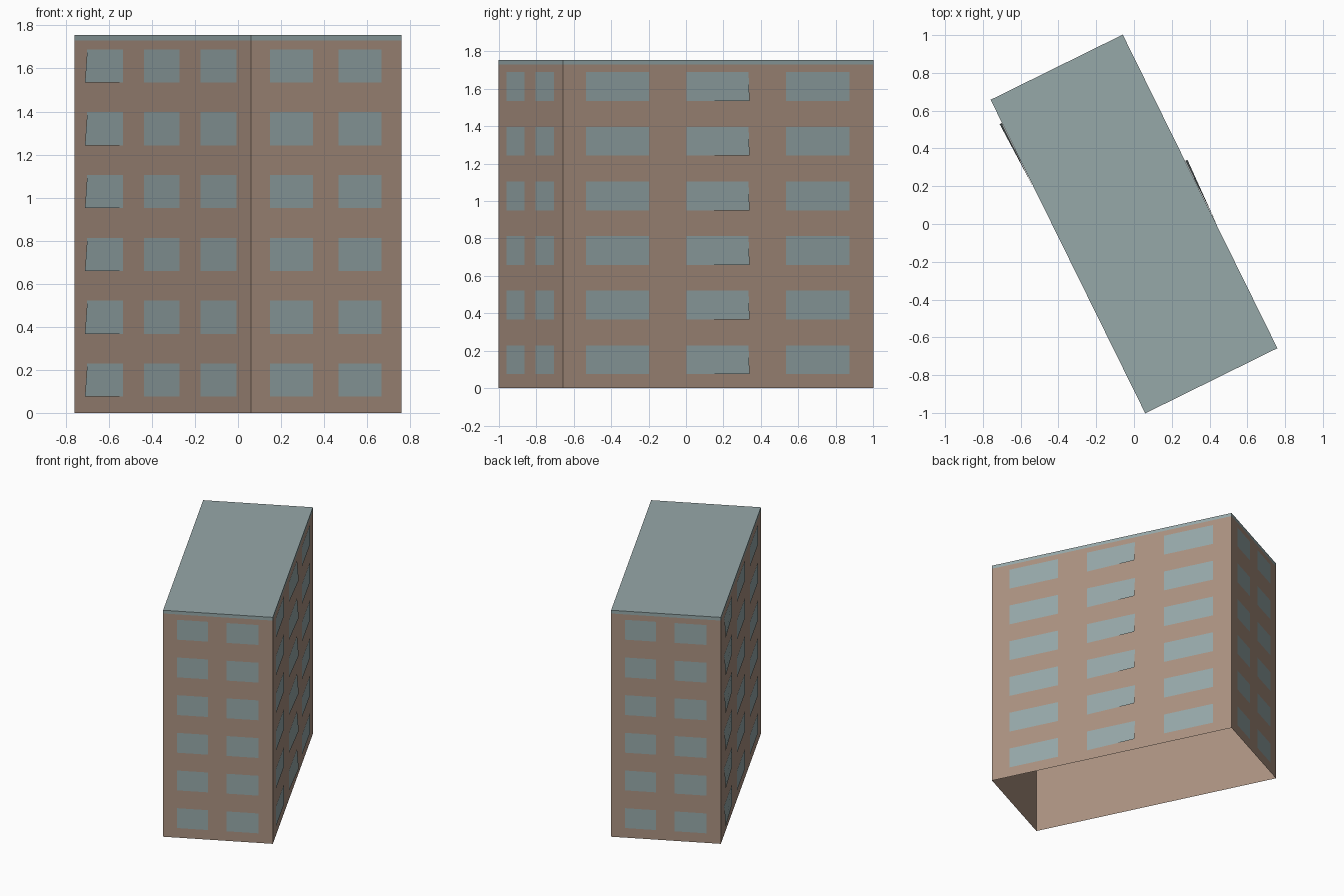
import bpy, bmesh, math
from mathutils import Vector, Matrix

cube = bpy.data.objects.get("Cube")
if cube:
    bpy.data.objects.remove(cube)

HALF_W, HALF_L = 0.39, 0.9255      # half width and half length of the block
EAVES, TOP = 1.73, 1.755
TURN = Matrix.Rotation(math.radians(26.25), 4, 'Z')


def material(name, rgb):
    m = bpy.data.materials.new(name)
    m.use_nodes = True
    m.diffuse_color = (*rgb, 1)
    m.node_tree.nodes["Principled BSDF"].inputs["Base Color"].default_value = (*rgb, 1)
    return m


brick = material("warm brown wall", (0.402, 0.283, 0.216))
glass = material("blue grey glass and roof", (0.305, 0.392, 0.397))


def finish(bm, name, mat):
    mesh = bpy.data.meshes.new(name)
    bm.to_mesh(mesh)
    bm.free()
    mesh.materials.append(mat)
    ob = bpy.data.objects.new(name, mesh)
    ob.matrix_world = TURN
    bpy.context.collection.objects.link(ob)
    return ob


def shell(name, z0, z1, mat, capped):
    """Box without a floor, and with a top only if capped."""
    bm = bmesh.new()
    size = Matrix.Diagonal((2 * HALF_W, 2 * HALF_L, z1 - z0, 1))
    bmesh.ops.create_cube(bm, size=1, matrix=Matrix.Translation((0, 0, (z0 + z1) / 2)) @ size)
    drop = [f for f in bm.faces if f.normal.z < -0.5 or (f.normal.z > 0.5 and not capped)]
    bmesh.ops.delete(bm, geom=drop, context='FACES')
    return finish(bm, name, mat)


# Walls, open underneath, and the thin flush roof
shell("walls", 0, EAVES, brick, False)
shell("roof", EAVES, TOP, glass, True)

# Window columns as fractions along each kind of facade
LONG = [(0.074, 0.276), (0.397, 0.597), (0.718, 0.922)]
SHORT = [(0.127, 0.41), (0.58, 0.868)]
ROWS = [0.075 + 0.292 * i for i in range(6)]
HEIGHT, GAP, WARP = 0.154, 0.002, 0.012


def windows(name, start, end, columns, warped=None, warp_corner=0):
    """Window plates on a facade running from start to end, outside on its right."""
    start, end = Vector((*start, 0)), Vector((*end, 0))
    out = (end - start).cross(Vector((0, 0, 1))).normalized()
    bm = bmesh.new()
    for col, (u0, u1) in enumerate(columns):
        for z in ROWS:
            corners = [(u0, z), (u1, z), (u1, z + HEIGHT), (u0, z + HEIGHT)]
            points = [start.lerp(end, u) + Vector((0, 0, h)) + out * GAP for u, h in corners]
            # One column has a lower corner standing slightly proud
            if col == warped:
                points[warp_corner] += out * WARP
            bm.faces.new([bm.verts.new(p) for p in points])
    return finish(bm, name, glass)


w, l = HALF_W, HALF_L
windows("front_windows", (-w, -l), (w, -l), SHORT)
windows("left_windows", (w, -l), (w, l), LONG, 1, 1)
windows("back_windows", (w, l), (-w, l), SHORT)
windows("right_windows", (-w, l), (-w, -l), LONG, 0, 0)
